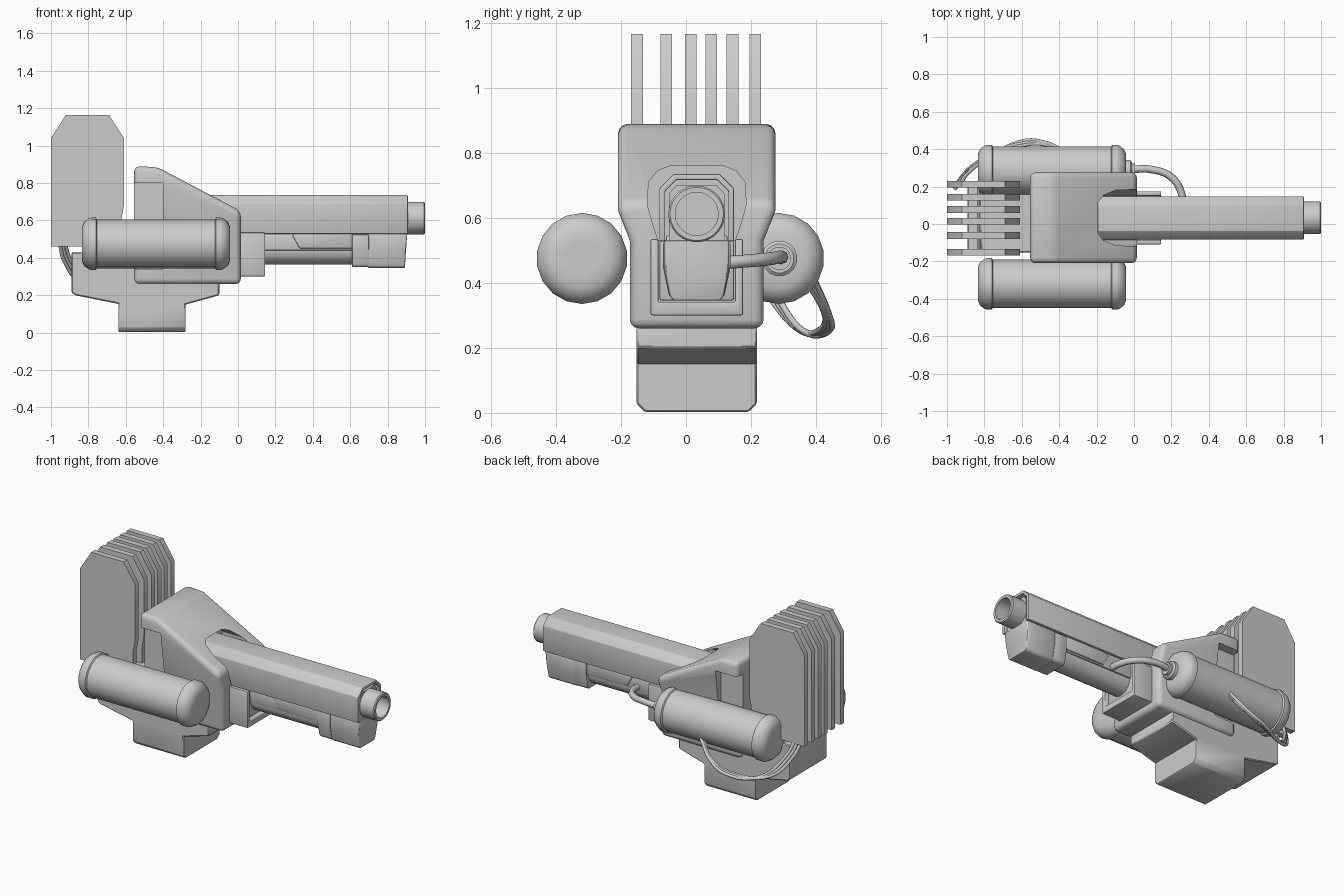
import bpy, bmesh, math
from mathutils import Vector

if "Cube" in bpy.data.objects:
    bpy.data.objects.remove(bpy.data.objects["Cube"])

CY = 0.033  # centre line of the weapon in y


def finish(name, bm, bevel=0, seg=2, angle=35):
    bmesh.ops.recalc_face_normals(bm, faces=bm.faces)
    me = bpy.data.meshes.new(name)
    bm.to_mesh(me)
    bm.free()
    ob = bpy.data.objects.new(name, me)
    bpy.context.collection.objects.link(ob)
    if bevel:
        m = ob.modifiers.new("bevel", 'BEVEL')
        m.width, m.segments, m.limit_method = bevel, seg, 'ANGLE'
        m.angle_limit = math.radians(25)
        apply(ob, m)
    smooth(ob, angle)
    return ob


def activate(ob):
    bpy.ops.object.select_all(action='DESELECT')
    ob.select_set(True)
    bpy.context.view_layer.objects.active = ob


def apply(ob, mod):
    activate(ob)
    bpy.ops.object.modifier_apply(modifier=mod.name)


def smooth(ob, angle=35):
    activate(ob)
    bpy.ops.object.shade_smooth_by_angle(angle=math.radians(angle))


def loft(name, rings, closed=True, **kw):
    bm = bmesh.new()
    vs = [[bm.verts.new(p) for p in r] for r in rings]
    n = len(vs[0])
    for a, b in zip(vs, vs[1:]):
        for i in range(n):
            bm.faces.new((a[i], a[(i + 1) % n], b[(i + 1) % n], b[i]))
    if closed:
        bm.faces.new(vs[0])
        bm.faces.new(vs[-1])
    else:
        for i in range(n):
            bm.faces.new((vs[-1][i], vs[-1][(i + 1) % n], vs[0][(i + 1) % n], vs[0][i]))
    return finish(name, bm, **kw)


def prism_y(name, pts, y0, y1, **kw):
    return loft(name, [[(x, y, z) for x, z in pts] for y in (y0, y1)], **kw)


def prism_x(name, half, x0, x1, **kw):
    """Mirrored half section (offset from centre line, z) extruded along x."""
    return loft(name, [section(half, x) for x in (x0, x1)], **kw)


def section(half, x):
    return [(x, CY + o, z) for o, z in half] + [(x, CY - o, z) for o, z in reversed(half)]


def box_half(w, z0, z1):
    return [(w, z1), (w, z0)]


def lathe_x(name, prof, y, z, sides, closed=True, **kw):
    rings = [[(x, y + r * math.cos((i + .5) * math.tau / sides), z + r * math.sin((i + .5) * math.tau / sides))
              for i in range(sides)] for x, r in prof]
    return loft(name, rings, closed, **kw)


def cut(ob, cutter):
    cutter.hide_render = True
    m = ob.modifiers.new("cut", 'BOOLEAN')
    m.object, m.operation, m.solver = cutter, 'DIFFERENCE', 'EXACT'
    apply(ob, m)
    bpy.data.objects.remove(cutter)


def hose(name, pts, r):
    cu = bpy.data.curves.new(name, 'CURVE')
    cu.dimensions, cu.bevel_depth, cu.bevel_resolution, cu.use_fill_caps = '3D', r, 2, True
    cu.resolution_u = 6
    sp = cu.splines.new('BEZIER')
    sp.bezier_points.add(len(pts) - 1)
    for bp, p in zip(sp.bezier_points, pts):
        bp.co = Vector(p)
        bp.handle_left_type = bp.handle_right_type = 'AUTO'
    bpy.context.collection.objects.link(bpy.data.objects.new(name, cu))


# cooling fins
fin = [(-1, .46), (-1, 1.04), (-.92, 1.165), (-.69, 1.165), (-.61, 1.04),
       (-.61, .68), (-.625, .6), (-.625, .46)]
for i, y in enumerate((-.151, -.061, .015, .078, .143, .213)):
    prism_y(f"cooling_fin_{i + 1}", fin, y - .018, y + .018)

# base mount and pedestal
prism_y("base_mount", [(-.89, .43), (-.89, .215), (-.87, .2), (-.62, .15), (-.28, .15), (-.1, .2),
                       (-.1, .3), (-.5, .5), (-.82, .5), (-.83, .43)], CY - .185, CY + .185, bevel=.006, seg=1)
prism_x("pedestal", [(.185, .17), (.185, .028), (.16, .003)], -.64, -.28, bevel=.005, seg=1)

# housing with flared hood
stations = ((-.555, .89, .8), (-.43, .885, .8), (.015, .65, .61))
housing = loft("housing", [section([(.242, t), (.242, k), (.206, .53), (.206, .26)], x)
                           for x, t, k in stations], bevel=.028, seg=3)
for s in (-1, 1):
    ys = sorted((CY + s * .185, CY + s * .4))
    cut(housing, prism_y("recess_cutter", [(-.7, .34), (-.7, .8), (-.4, .8), (-.4, .34)], *ys))
arch = [(.08, .76), (.12, .745), (.148, .71), (.152, .64), (.135, .58), (.118, .53)]
cut(housing, prism_x("arch_cutter", arch, -.24, .3))
smooth(housing)

# front collar: stepped U frame
u_frame = [(.142, .535), (.142, .3), (-.142, .3), (-.142, .535), (-.118, .535), (-.118, .34), (.118, .34), (.118, .535)]
loft("collar_frame", [[(x, CY + o, z) for o, z in u_frame] for x in (-.02, .145)], bevel=.006, seg=2)
prism_x("collar_block", box_half(.115, .345, .53), -.02, .125, bevel=.008)

# barrel shroud shell, filler and muzzle
o_half = [(.07, .735), (.115, .69), (.115, .528)]
i_half = [(.097, .528), (.097, .683), (.062, .717)]
outer = o_half + i_half
prof = outer + [(-a, z) for a, z in reversed(outer)]
loft("barrel_shroud", [[(x, CY + o, z) for o, z in prof] for x in (-.27, .908)], bevel=.004, seg=2)
prism_x("shroud_core", [(.062, .7), (.085, .675), (.085, .5)], -.27, .898)
lathe_x("muzzle", [(.88, .087), (.994, .087), (1, .082), (1, .066), (.915, .066), (.88, .066)],
        CY, .612, 32, closed=False)

# lower tube, rails and fore block
lathe_x("lower_tube", [(.05, .08), (.65, .08)], CY, .445, 24)
prism_x("side_rail", box_half(.088, .44, .525), .05, .65, bevel=.008)
prism_y("rail_cover", [(.29, .52), (.33, .545), (.6, .545), (.62, .52), (.62, .45), (.33, .45)],
        CY - .095, CY + .095, bevel=.005)


def grip(w, z0, z1):
    return [(w, z1), (w, z0 + .1), (w - .018, z0 + .012), (w - .03, z0)]


loft("fore_block_rear", [section(grip(.104, .35, .525), x) for x in (.61, .7)], bevel=.006)
loft("fore_block_front", [[(x + (dx if z > .45 else 0), y, z) for _, y, z in section(grip(.1, .345, .53), x)]
                          for x, dx in ((.695, 0), (.893, .012))], bevel=.006)

# side tanks with end bands
half_tank = [(0, .05), (0, .09), (.012, .118), (.035, .135), (.05, .14), (.075, .14), (.08, .131)]
tank = [(-.835 + a, r) for a, r in half_tank] + [(-.042 - a, r) for a, r in reversed(half_tank)]
for name, y in (("front_tank", -.32), ("rear_tank", .285)):
    lathe_x(name, tank, y, .475, 18)

# tank valve and feed hose
lathe_x("tank_valve", [(-.06, .055), (-.02, .055), (-.012, .045), (-.012, .036), (.005, .036), (.005, .02)],
        .287, .475, 16)
hose("feed_hose", [(-.03, .29, .475), (.09, .292, .48), (.2, .25, .473), (.255, .16, .465), (.26, .09, .46)], .02)

# three loose cables from tank to fins
for i, (d, y0) in enumerate(((0, .2), (.03, .214), (.06, .226))):
    hose(f"cable_{i + 1}", [(-.955 + d * .5, y0 - .01, .48), (-.93 + d * .6, y0 + .04, .385),
                            (-.83 + d, .335 + d * .4, .265 - d * .2), (-.62 + d * .5, .415 + d * .5, .258),
                            (-.48, .425 + d * .2, .31), (-.38, .37 + d * .4, .41)], .01)
